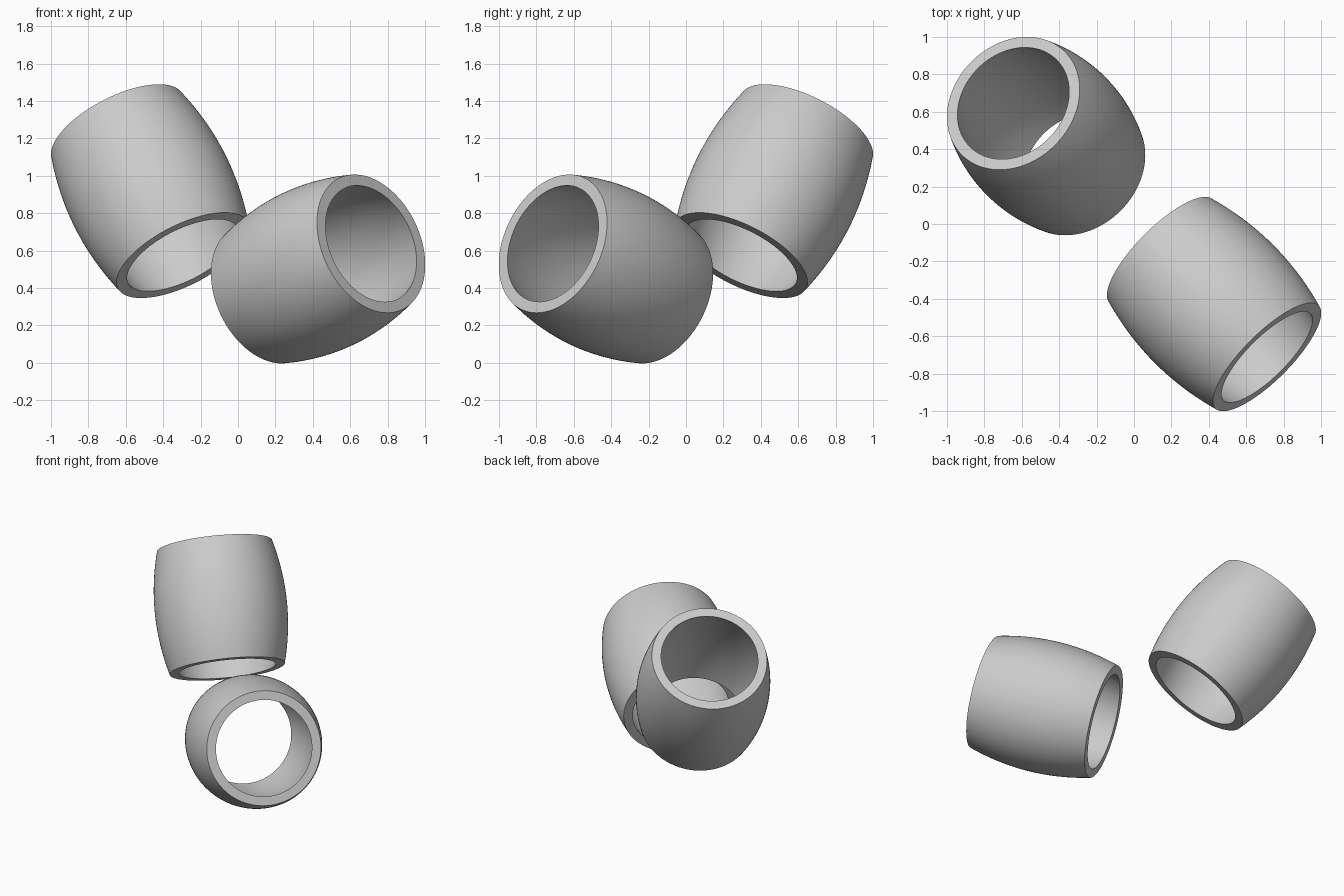
import bpy
import bmesh
import math
from mathutils import Vector

cube = bpy.data.objects.get("Cube")
if cube:
    bpy.data.objects.remove(cube, do_unlink=True)

HALF_LENGTH = 0.423
END_RADIUS = 0.39
BORE_RADIUS = 0.328
BULGE = 0.057
STEPS = 24
SEGMENTS = 128

# Single flat grey
grey = bpy.data.materials.new("plain grey")
grey.use_nodes = True
colour = (0.6, 0.6, 0.6, 1.0)
grey.diffuse_color = colour
grey.node_tree.nodes["Principled BSDF"].inputs["Base Color"].default_value = colour


def bulged_wall(end_radius):
    """Wall curve that swells by BULGE at mid length."""
    steps = [2 * i / STEPS - 1 for i in range(STEPS + 1)]
    return [(end_radius + BULGE * (1 - t * t), t * HALF_LENGTH) for t in steps]


def barrel_tube(name, centre, axis):
    """Lathe the closed section around z, then aim the tube along its axis."""
    section = bulged_wall(END_RADIUS) + bulged_wall(BORE_RADIUS)[::-1]
    angles = [2 * math.pi * k / SEGMENTS for k in range(SEGMENTS)]
    bm = bmesh.new()
    rings = [[bm.verts.new((radius * math.cos(a), radius * math.sin(a), z)) for a in angles]
             for radius, z in section]
    for i, ring in enumerate(rings):
        above = rings[(i + 1) % len(rings)]
        for k in range(SEGMENTS):
            n = (k + 1) % SEGMENTS
            bm.faces.new((ring[k], ring[n], above[n], above[k]))
    bmesh.ops.recalc_face_normals(bm, faces=bm.faces)
    mesh = bpy.data.meshes.new(name)
    bm.to_mesh(mesh)
    bm.free()
    mesh.materials.append(grey)

    obj = bpy.data.objects.new(name, mesh)
    bpy.context.collection.objects.link(obj)
    obj.location = centre
    obj.rotation_mode = 'QUATERNION'
    obj.rotation_quaternion = Vector((0, 0, 1)).rotation_difference(Vector(axis).normalized())

    bpy.ops.object.select_all(action='DESELECT')
    obj.select_set(True)
    bpy.context.view_layer.objects.active = obj
    bpy.ops.object.shade_smooth_by_angle(angle=math.radians(30))


# Lower tube leans forward, upper tube stands steeper behind it
barrel_tube("lower_front_tube", (0.428, -0.428, 0.502), (0.67, -0.67, 0.32))
barrel_tube("upper_back_tube", (-0.47, 0.47, 0.918), (-0.414, 0.414, 0.81))
